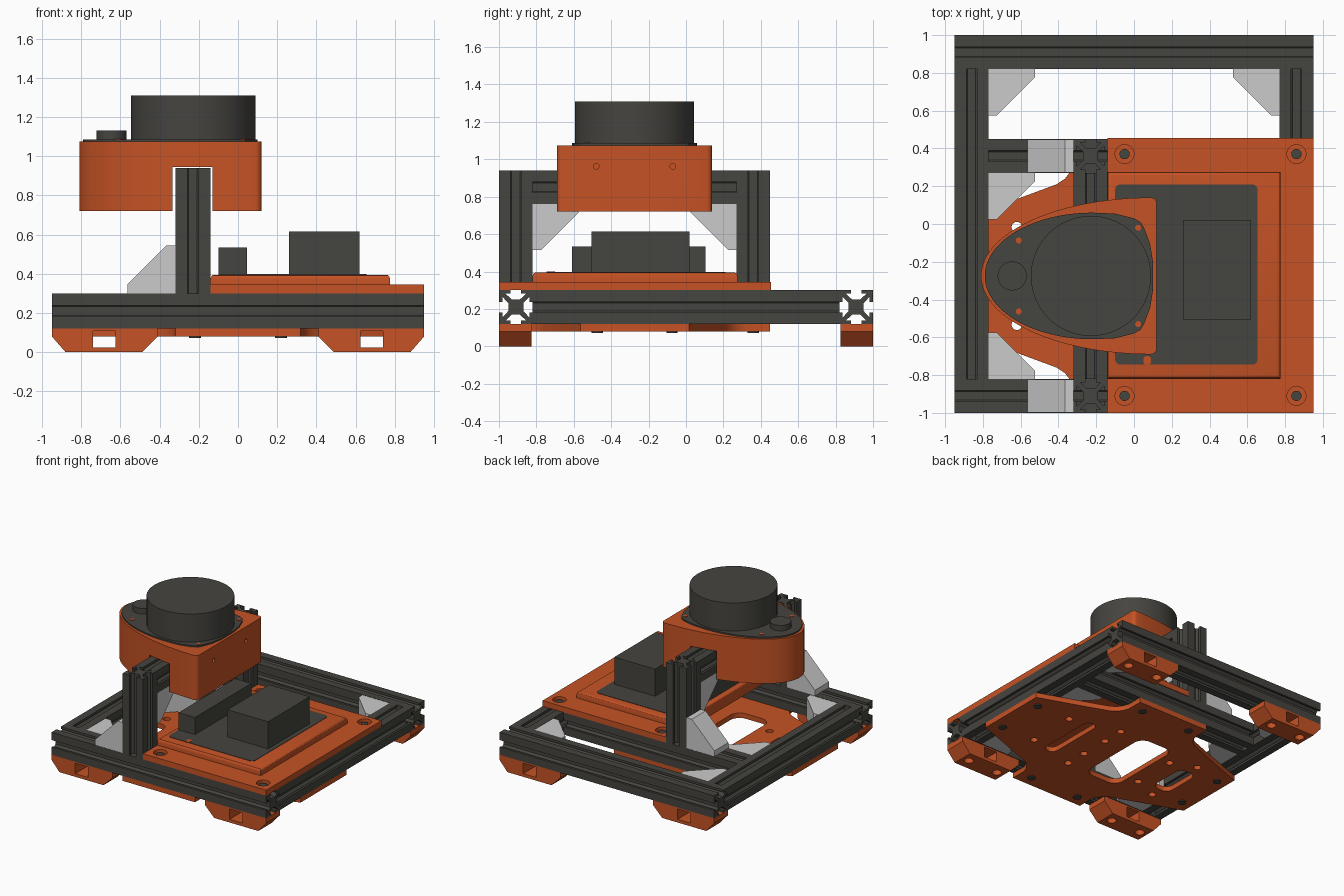
import bpy, bmesh, math
from mathutils import Vector

if "Cube" in bpy.data.objects:
    bpy.data.objects.remove(bpy.data.objects["Cube"])


def material(name, color):
    m = bpy.data.materials.new(name)
    m.diffuse_color = (*color, 1)
    m.use_nodes = True
    m.node_tree.nodes["Principled BSDF"].inputs["Base Color"].default_value = m.diffuse_color
    return m


ORANGE = material("orange_plastic", (0.56, 0.085, 0.018))
DARK = material("dark_metal", (0.06, 0.058, 0.05))
YC = -0.275  # symmetry line of the deck and the sensor head


def prism(name, loops, axis, a, b, mat=None, bevel=0):
    """Extrude filled loops (first is outline, others holes) along an axis from a to b."""
    cu = bpy.data.curves.new(name, 'CURVE')
    cu.dimensions, cu.fill_mode, cu.extrude = '2D', 'BOTH', (b - a) / 2
    for pts in loops:
        s = cu.splines.new('POLY')
        s.points.add(len(pts) - 1)
        s.use_cyclic_u = True
        for p, q in zip(s.points, pts):
            p.co = (q[0], q[1], 0, 1)
    tmp = bpy.data.objects.new(name + "_curve", cu)
    bpy.context.collection.objects.link(tmp)
    me = bpy.data.meshes.new_from_object(tmp.evaluated_get(bpy.context.evaluated_depsgraph_get()))
    bpy.data.objects.remove(tmp)
    me.materials.clear()
    bm = bmesh.new()
    bm.from_mesh(me)
    mid = (a + b) / 2
    for v in bm.verts:
        u, w, d = v.co.x, v.co.y, v.co.z + mid
        v.co = {'z': Vector((u, w, d)), 'y': Vector((u, d, w)), 'x': Vector((d, u, w))}[axis]
    bmesh.ops.remove_doubles(bm, verts=bm.verts, dist=1e-5)
    bmesh.ops.dissolve_limit(bm, angle_limit=0.001, verts=bm.verts, edges=bm.edges)
    bmesh.ops.recalc_face_normals(bm, faces=bm.faces)
    if bevel:
        edges = [e for e in bm.edges if all(v.co.z > b - 1e-4 for v in e.verts)]
        bmesh.ops.bevel(bm, geom=edges, offset=bevel, segments=3, profile=0.5, affect='EDGES')
    bm.to_mesh(me)
    bm.free()
    ob = bpy.data.objects.new(name, me)
    bpy.context.collection.objects.link(ob)
    if mat:
        me.materials.append(mat)
    return ob


def rect(x0, x1, y0, y1, r=0.0):
    if not r:
        return [(x0, y0), (x1, y0), (x1, y1), (x0, y1)]
    out = []
    for i, (cx, cy) in enumerate([(x1 - r, y1 - r), (x0 + r, y1 - r), (x0 + r, y0 + r), (x1 - r, y0 + r)]):
        for k in range(7):
            t = math.radians(90 * i + 15 * k)
            out.append((cx + r * math.cos(t), cy + r * math.sin(t)))
    return out


def circle(x, y, r, n=32):
    return [(x + r * math.cos(math.tau * i / n), y + r * math.sin(math.tau * i / n)) for i in range(n)]


def cut(ob, cutter):
    """Subtract a cutter and discard it."""
    m = ob.modifiers.new("cut", 'BOOLEAN')
    m.operation, m.object, m.solver = 'DIFFERENCE', cutter, 'EXACT'
    bpy.context.view_layer.update()
    me = bpy.data.meshes.new_from_object(ob.evaluated_get(bpy.context.evaluated_depsgraph_get()))
    ob.modifiers.clear()
    ob.data = me
    bpy.data.objects.remove(cutter)


# T-slot extrusion frame
def slot_profile(cx, cy):
    side = [(.09, -.09), (.09, -.028), (.072, -.028), (.072, -.055), (.04, -.022),
            (.04, .022), (.072, .055), (.072, .028), (.09, .028)]
    out = []
    for _ in range(4):
        out += [(cx + x, cy + y) for x, y in side]
        side = [(-y, x) for x, y in side]
    return out


for name, axis, cx, cy, a, b in [
        ("front_beam", 'y_', -.91, .21, -.95, .95), ("back_beam", 'y_', .91, .21, -.95, .95),
        ("middle_beam", 'y_', .36, .21, -.77, .77),
        ("left_beam", 'y', -.86, .21, -.82, .82), ("right_beam", 'y', .86, .21, -.82, .82),
        ("front_post", 'z', -.23, -.91, .30, .94), ("back_post", 'z', -.23, .36, .30, .94),
        ("upper_crossbar", 'y', -.23, .85, -.82, .27)]:
    prism(name, [slot_profile(cx, cy)], 'x' if axis == 'y_' else axis, a, b, DARK)

# Corner gussets
for axis, u, v, su, sv, start in [
        ('z', -.77, .82, 1, -1, .12), ('z', .77, .82, -1, -1, .12), ('z', -.77, .27, 1, -1, .12),
        ('z', .77, .27, -1, -1, .12), ('z', -.77, -.82, 1, 1, .12), ('z', .77, -.82, -1, 1, .12),
        ('y', -.32, .30, -1, 1, -1), ('y', -.32, .30, -1, 1, .27),
        ('x', -.82, .76, 1, -1, -.32), ('x', .27, .76, -1, -1, -.32)]:
    shape = [(0, 0), (.245, 0), (.245, .045), (.045, .245), (0, .245)]
    prism("corner_gusset", [[(u + su * p, v + sv * q) for p, q in shape]], axis, start + .002, start + .178)

# Feet with a window and screw holes
for sx in (-1, 1):
    for y0 in (-1, .825):
        outline = [(.95, .12), (.95, .08), (.88, 0), (.49, 0), (.41, .08), (.41, .12)]
        foot = prism("foot", [[(sx * x, z) for x, z in outline],
                              [(sx * x, z) for x, z in rect(.625, .74, .025, .108)]], 'y', y0, y0 + .175, ORANGE)
        for hx in (.82, .55):
            cut(foot, prism("foot_cutter", [circle(sx * hx, y0 + .0875, .035)], 'z', -.02, .10))

# Belly plate: waisted outline with slots and holes
quarter = [(.32, .725), (.32, .60), (.335, .555), (.365, .515), (.41, .485), (.68, .385), (.95, .29)]
half = quarter + [(x, -y) for x, y in reversed(quarter)]
outline = [(x, YC + y) for x, y in half] + [(-x, YC + y) for x, y in reversed(half)]
holes = [rect(-.33, -.03, -.60, .05, .08), rect(.33, .43, -.53, -.02, .045), rect(-.69, -.54, -.44, -.11, .06)]
holes += [circle(x, YC + s * y, .028, 24) for s in (-1, 1)
          for x, y in [(-.62, .258), (.15, .30), (.15, .12), (.56, .2), (-.42, .18)]]
prism("belly_plate", [outline] + holes, 'z', .08, .12, ORANGE)
for s in (-1, 1):
    for x, y in [(.22, .635), (-.22, .635), (.86, .2), (-.86, .2)]:
        prism("belly_screw", [circle(x, YC + s * y, .03, 24)], 'z', .072, .085, DARK)

# Deck plate with counterbored screws and a raised tray
spots = [(x, y) for x in (-.05, .86) for y in (.37, -.91)]
prism("deck_plate", [rect(-.14, .95, -1, .455)] + [circle(x, y, .05) for x, y in spots], 'z', .30, .345, ORANGE)
for x, y in spots:
    prism("deck_washer", [circle(x, y, .05)], 'z', .30, .315, ORANGE)
    prism("deck_screw", [circle(x, y, .027, 24)], 'z', .30, .332, DARK)
prism("raised_tray", [rect(-.14, .775, -.82, .275)], 'z', .345, .395, ORANGE, bevel=.02)

# Electronics on the tray
board = rect(-.10, .655, -.745, .21, .03)
prism("circuit_board", [board], 'z', .39, .398, DARK)
prism("board_clip", [rect(.05, .09, -.745, -.70, .015)], 'z', .39, .40, ORANGE)
prism("large_module", [rect(.26, .62, -.505, .02)], 'z', .395, .615, DARK)
prism("small_module", [rect(-.10, .045, -.61, .105)], 'z', .395, .535, DARK)

# Sensor housing: half-ellipse nose with a flat rear
N = 48
nose = [(.09 - .90 * math.sin(math.pi * i / N), YC + .415 * math.cos(math.pi * i / N)) for i in range(N + 1)]
rear = [(.09 + .03 * math.sin(math.radians(t)), YC - .385 - .03 * math.cos(math.radians(t))) for t in (22, 45, 68, 90)]
rear += [(x, 2 * YC - y) for x, y in reversed(rear)]
housing = prism("sensor_housing", [nose + rear], 'z', .72, 1.075, ORANGE)
cut(housing, prism("bar_cutter", [rect(-.335, -.13, .60, .945)], 'y', -1, .5))
for y in (-.48, -.07):
    cut(housing, prism("hole_cutter", [circle(y, .962, .015, 20)], 'x', .05, .2))

# Sensor lid, turret, motor cap and screws
lid = [(-.22 - .57 * math.sin(math.pi * i / N), YC + .335 * math.cos(math.pi * i / N)) for i in range(N + 1)]
side = [(-.1, -.33), (0, -.305), (.035, -.285), (.055, -.25), (.085, -.17), (.10, -.08)]
lid += [(x, YC + y) for x, y in side] + [(x, YC - y) for x, y in reversed(side)]
prism("sensor_lid", [lid], 'z', 1.07, 1.086, DARK)
prism("sensor_turret", [circle(-.228, YC, .318, 72)], 'z', 1.08, 1.31, DARK)
prism("motor_cap", [circle(-.645, YC, .077, 40)], 'z', 1.08, 1.13, DARK)
for x, y in [(-.61, .188), (.022, .255)]:
    for s in (-1, 1):
        prism("lid_screw", [circle(x, YC + s * y, .016, 20)], 'z', 1.075, 1.09, ORANGE)

# Smooth round surfaces, keep hard edges
bpy.ops.object.select_all(action='SELECT')
bpy.context.view_layer.objects.active = housing
bpy.ops.object.shade_smooth_by_angle(angle=math.radians(30))
